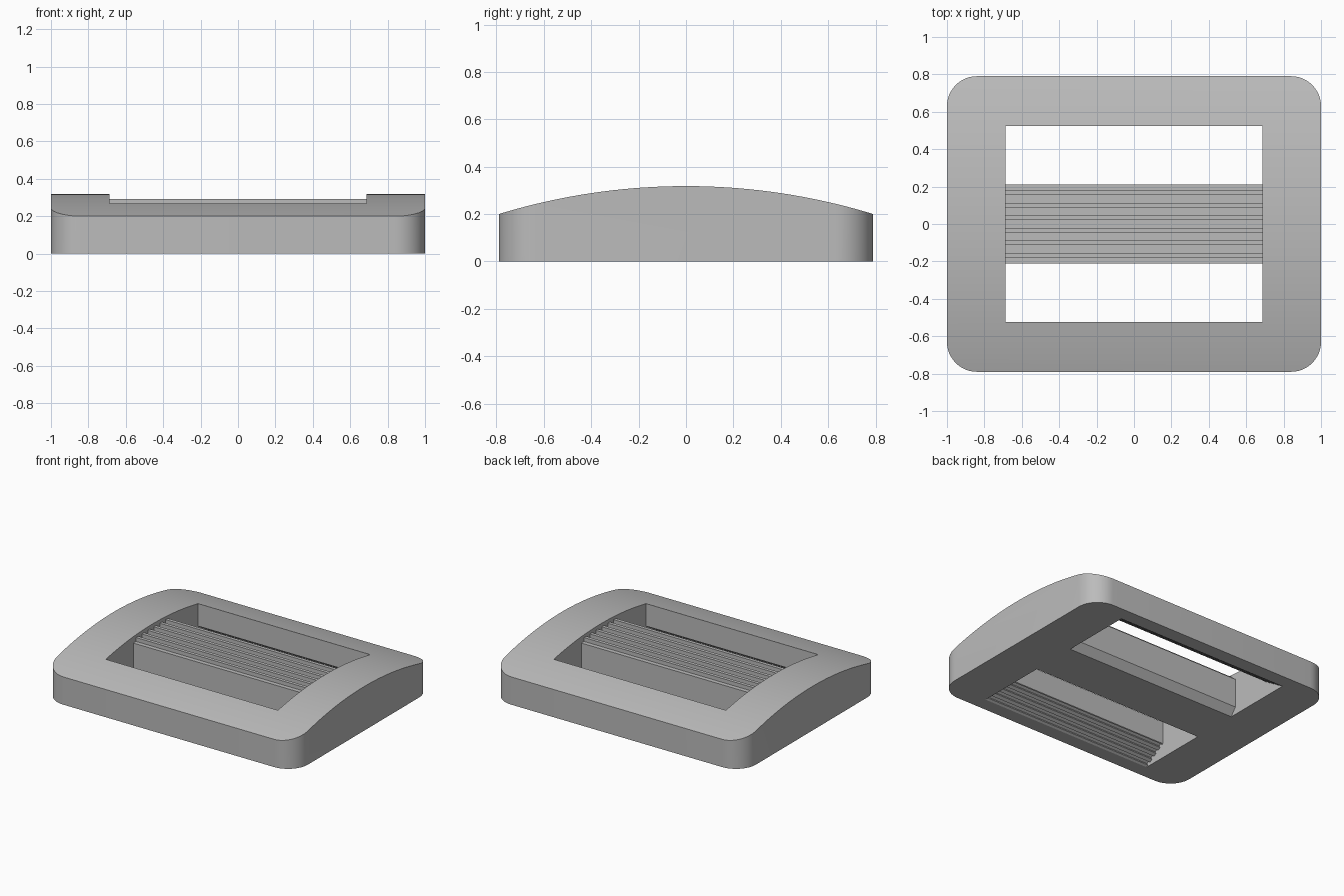
import bpy, bmesh, math
from mathutils import Vector

if "Cube" in bpy.data.objects:
    bpy.data.objects.remove(bpy.data.objects["Cube"])

grey = bpy.data.materials.new("mid_grey")
grey.use_nodes = True
colour = (0.5, 0.5, 0.5, 1)
grey.diffuse_color = colour
grey.node_tree.nodes["Principled BSDF"].inputs["Base Color"].default_value = colour


def prism(name, outline, offset, depth):
    """Closed outline of 3D points, pushed along the depth vector."""
    bm = bmesh.new()
    face = bm.faces.new([bm.verts.new(Vector(p) + Vector(offset)) for p in outline])
    new = bmesh.ops.extrude_face_region(bm, geom=[face])["geom"]
    bmesh.ops.translate(bm, vec=depth, verts=[v for v in new if isinstance(v, bmesh.types.BMVert)])
    bmesh.ops.recalc_face_normals(bm, faces=bm.faces)
    mesh = bpy.data.meshes.new(name)
    bm.to_mesh(mesh)
    bm.free()
    mesh.materials.append(grey)
    obj = bpy.data.objects.new(name, mesh)
    bpy.context.collection.objects.link(obj)
    return obj


def along_x(name, profile, half):
    return prism(name, [(0, y, z) for y, z in profile], (-half, 0, 0), (2 * half, 0, 0))


def combine(target, cutter, operation):
    bpy.ops.object.select_all(action="DESELECT")
    bpy.context.view_layer.objects.active = target
    target.select_set(True)
    mod = target.modifiers.new("cut", "BOOLEAN")
    mod.operation, mod.object, mod.solver = operation, cutter, "EXACT"
    bpy.ops.object.modifier_apply(modifier=mod.name)
    bpy.data.objects.remove(cutter)


W, D, LOW, HIGH = 1.0, 0.79, 0.2, 0.318

# Frame block with rounded corners in plan
R, STEPS = 0.16, 12
plan = []
for i, (sx, sy) in enumerate([(1, 1), (-1, 1), (-1, -1), (1, -1)]):
    for k in range(STEPS + 1):
        a = math.pi / 2 * (i + k / STEPS)
        plan.append((sx * (W - R) + R * math.cos(a), sy * (D - R) + R * math.sin(a), 0))
frame = prism("buckle_frame", plan, (0, 0, 0), (0, 0, 0.6))

# Gently arched top
rise = HIGH - LOW
radius = (D * D + rise * rise) / (2 * rise)
span = D + 0.05
arch = [(-span, -0.1)]
for k in range(49):
    y = span * (k / 24 - 1)
    arch.append((y, HIGH - radius + math.sqrt(radius * radius - y * y)))
arch.append((span, -0.1))
combine(frame, along_x("arch_cutter", arch, W + 0.1), "INTERSECT")

# Opening profile: ribbed centre bar, then the grooved undercut of the outer rail
VALLEY, PEAK, PITCH, RIB = 0.264, 0.292, 0.0675, 0.012
half = []
for k in range(3):
    c = (k + 0.5) * PITCH
    half += [(c - RIB, VALLEY), (c - RIB, PEAK), (c + RIB, PEAK), (c + RIB, VALLEY)]
half += [(0.212, VALLEY), (0.212, 0.055), (0.17, 0), (0.17, -0.1), (0.69, -0.1)]

foot, lip = Vector((0.69, 0.0)), Vector((0.525, 0.105))
run = lip - foot
inward = Vector((-run.y, run.x)).normalized() * -0.018
half.append(tuple(foot))
TEETH = 4
for k in range(TEETH):
    a, b = foot + run * (k + 0.35) / TEETH, foot + run * (k + 0.85) / TEETH
    half += [tuple(p) for p in (a, a + inward, b + inward, b)]
half += [tuple(lip), (0.525, 0.6)]
opening = half + [(-y, z) for y, z in reversed(half)]
combine(frame, along_x("opening_cutter", opening, 0.686), "DIFFERENCE")

bpy.ops.object.shade_smooth_by_angle(angle=math.radians(25))
